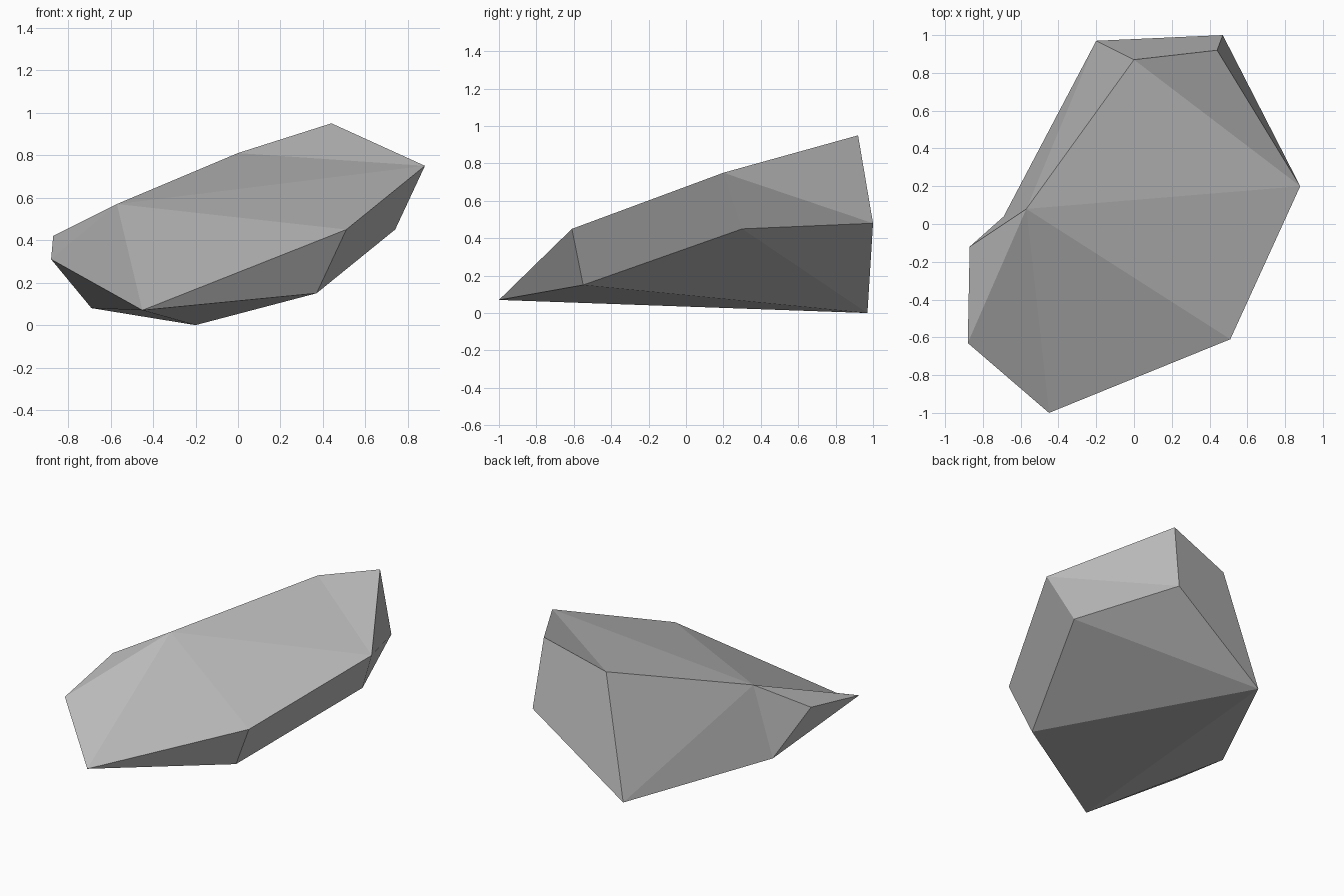
import bpy
import bmesh

cube = bpy.data.objects.get("Cube")
if cube:
    bpy.data.objects.remove(cube)

# Stone colour
stone = bpy.data.materials.new("stone grey")
stone.use_nodes = True
colour = (0.5, 0.5, 0.5, 1)
stone.diffuse_color = colour
stone.node_tree.nodes["Principled BSDF"].inputs["Base Color"].default_value = colour

# Corners of the faceted boulder
corners = {
    "back_foot": (-0.20, 0.97, 0.0),
    "back_mid": (0.47, 1.0, 0.48),
    "back_ridge": (0.0, 0.87, 0.81),
    "peak": (0.44, 0.92, 0.95),
    "shoulder": (0.88, 0.20, 0.75),
    "front_rim": (0.51, -0.61, 0.45),
    "front_tip": (-0.45, -1.0, 0.07),
    "side_tip": (-0.88, -0.63, 0.31),
    "side_rim": (-0.87, -0.12, 0.42),
    "side_foot": (-0.69, 0.04, 0.08),
    "side_ridge": (-0.57, 0.08, 0.57),
    "belly_front": (0.37, -0.55, 0.15),
    "belly_side": (0.74, 0.30, 0.45),
}

# Facets: upper slopes, back, flank, underside
facets = [
    "side_ridge shoulder back_ridge",
    "back_ridge shoulder peak",
    "side_ridge front_rim shoulder",
    "side_ridge front_tip front_rim",
    "side_ridge side_tip front_tip",
    "side_ridge side_rim side_tip",
    "side_ridge back_ridge back_foot",
    "side_ridge back_foot side_foot",
    "side_ridge side_foot side_rim",
    "back_ridge peak back_mid back_foot",
    "peak shoulder back_mid",
    "shoulder belly_side back_mid",
    "shoulder front_rim belly_front belly_side",
    "front_rim front_tip belly_front",
    "belly_side back_foot back_mid",
    "belly_side belly_front back_foot",
    "belly_front front_tip back_foot",
    "front_tip side_foot back_foot",
    "front_tip side_tip side_foot",
    "side_tip side_rim side_foot",
]

bm = bmesh.new()
verts = {name: bm.verts.new(place) for name, place in corners.items()}
for facet in facets:
    bm.faces.new([verts[name] for name in facet.split()])
bmesh.ops.recalc_face_normals(bm, faces=bm.faces)

mesh = bpy.data.meshes.new("boulder")
bm.to_mesh(mesh)
bm.free()
mesh.materials.append(stone)
boulder = bpy.data.objects.new("boulder", mesh)
bpy.context.collection.objects.link(boulder)
